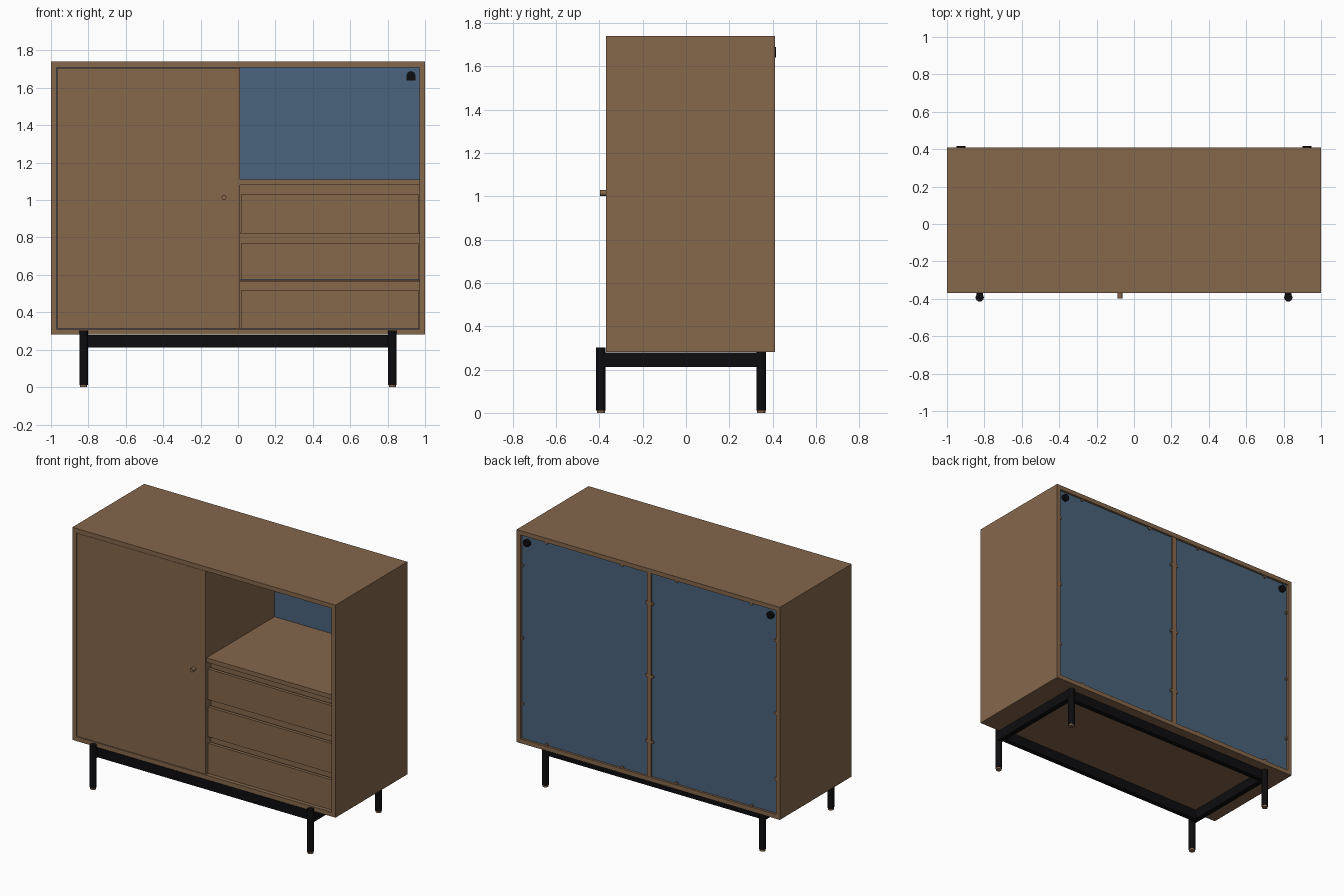
import bpy, bmesh
from mathutils import Matrix, Vector

cube = bpy.data.objects.get("Cube")
if cube:
    bpy.data.objects.remove(cube, do_unlink=True)


def material(name, rgb, rough=0.6):
    m = bpy.data.materials.new(name)
    m.use_nodes = True
    m.diffuse_color = (*rgb, 1)
    bsdf = m.node_tree.nodes["Principled BSDF"]
    bsdf.inputs["Base Color"].default_value = (*rgb, 1)
    bsdf.inputs["Roughness"].default_value = rough
    return m


WOOD = material("brown wood", (0.235, 0.135, 0.071))
BLUE = material("slate blue panel", (0.068, 0.127, 0.202))
BLACK = material("black metal", (0.004, 0.004, 0.005))


def finish(name, bm, mat, smooth=False):
    mesh = bpy.data.meshes.new(name)
    bm.to_mesh(mesh)
    bm.free()
    mesh.materials.append(mat)
    ob = bpy.data.objects.new(name, mesh)
    bpy.context.collection.objects.link(ob)
    if smooth:
        bpy.ops.object.select_all(action="DESELECT")
        ob.select_set(True)
        bpy.context.view_layer.objects.active = ob
        bpy.ops.object.shade_smooth_by_angle()
    return ob


def box(name, x, y, z, mat=WOOD):
    """Box from (low, high) ranges."""
    bm = bmesh.new()
    lo, hi = Vector((x[0], y[0], z[0])), Vector((x[1], y[1], z[1]))
    bmesh.ops.create_cube(bm, size=1, matrix=Matrix.Translation((lo + hi) / 2)
                          @ Matrix.Diagonal((*(hi - lo), 1)))
    return finish(name, bm, mat)


def rod(name, start, end, radius, mat, sides=16):
    """Capped cylinder between two points."""
    a, b = Vector(start), Vector(end)
    turn = (b - a).to_track_quat("Z", "Y").to_matrix().to_4x4()
    bm = bmesh.new()
    bmesh.ops.create_cone(bm, cap_ends=True, segments=sides, radius1=radius, radius2=radius,
                          depth=(b - a).length, matrix=Matrix.Translation((a + b) / 2) @ turn)
    return finish(name, bm, mat, True)


FRONT, BACK, LOW, TOP = -0.37, 0.41, 0.28, 1.74
T = 0.03                      # board thickness
FLOOR, CEIL, INNER = LOW + T, TOP - T, 1 - T
DEPTH = (FRONT, BACK)

# Carcass: a rectangular tube, open front and back
bm = bmesh.new()
rings = []
for y in DEPTH:
    for x, lo, hi in ((1, LOW, TOP), (INNER, FLOOR, CEIL)):
        rings.append([bm.verts.new(p) for p in
                      ((-x, y, lo), (x, y, lo), (x, y, hi), (-x, y, hi))])
fo, fi, bo, bi = rings
for a, b in ((fo, fi), (fi, bi), (bi, bo), (bo, fo)):
    for i in range(4):
        j = (i + 1) % 4
        bm.faces.new((a[i], a[j], b[j], b[i]))
bmesh.ops.recalc_face_normals(bm, faces=bm.faces)
finish("carcass", bm, WOOD)

# Interior boards
box("divider", (-0.02, 0.012), (FRONT + 0.012, BACK - 0.002), (FLOOR, CEIL))
box("niche_shelf", (0.012, INNER), (FRONT + 0.01, 0.385), (1.08, 1.11))

# Door with a round knob
box("door", (-INNER + 0.003, 0.01), (FRONT + 0.003, FRONT + 0.03), (FLOOR + 0.003, CEIL - 0.003))
rod("door_knob", (-0.075, FRONT + 0.01, 1.015), (-0.075, FRONT - 0.028, 1.015), 0.013, WOOD)

# Three drawers, each with a finger slot above its front
drawers = ((0.313, 0.52, 0.57), (0.574, 0.77, 0.825), (0.829, 1.03, 1.08))
for n, (bottom, lip, slot_top) in enumerate(drawers, 1):
    box(f"drawer_{n}_front", (0.016, INNER - 0.004), (FRONT + 0.022, FRONT + 0.045), (bottom, lip))
    box(f"drawer_{n}_slot_back", (0.012, INNER), (FRONT + 0.06, FRONT + 0.08), (bottom, slot_top))
    if n < 3:
        box(f"drawer_{n}_rail", (0.012, INNER), (FRONT + 0.024, FRONT + 0.08),
            (slot_top - 0.006, slot_top + 0.003))

# Recessed back panels, retaining studs and cable grommets
PY = 0.395
for side, x0, x1 in (("right", -INNER, -0.02), ("left", 0.012, INNER)):
    box(f"back_panel_{side}", (x0, x1), (PY - 0.015, PY), (FLOOR, CEIL), BLUE)
    spots = [(x, z) for x in (x0 + 0.006, x1 - 0.006) for z in (0.55, 1.0, 1.5)]
    spots += [(x0 + (x1 - x0) * f, z) for f in (0.2, 0.8) for z in (FLOOR + 0.006, CEIL - 0.006)]
    for k, (x, z) in enumerate(spots, 1):
        rod(f"panel_stud_{side}_{k}", (x, PY - 0.005, z), (x, PY + 0.012, z), 0.01, WOOD, 10)
    gx = 0.925 if side == "left" else -0.925
    rod(f"cable_grommet_{side}", (gx, PY - 0.018, 1.665), (gx, BACK + 0.006, 1.665), 0.024, BLACK)
    box(f"grommet_plate_{side}", (gx - 0.024, gx + 0.024), (PY - 0.022, PY - 0.014),
        (1.64, 1.668), BLACK)

# Steel base: round legs joined by flat rails
LEG_X, FRONT_Y, BACK_Y = 0.825, -0.393, 0.347
for side, s in (("right", -1), ("left", 1)):
    x = s * LEG_X
    for end, y, top in (("front", FRONT_Y, 0.302), ("back", BACK_Y, LOW)):
        rod(f"{end}_{side}_leg", (x, y, 0.012), (x, y, top), 0.022, BLACK)
        rod(f"{end}_{side}_foot", (x, y, 0), (x, y, 0.013), 0.019, WOOD)
    box(f"side_rail_{side}", (x - 0.018, x + 0.018), (FRONT_Y, BACK_Y), (0.212, LOW - 0.001), BLACK)
for end, y in (("front", -0.352), ("back", BACK_Y - 0.02)):
    box(f"{end}_rail", (-LEG_X, LEG_X), (y - 0.017, y + 0.017), (0.211, LOW - 0.002), BLACK)
